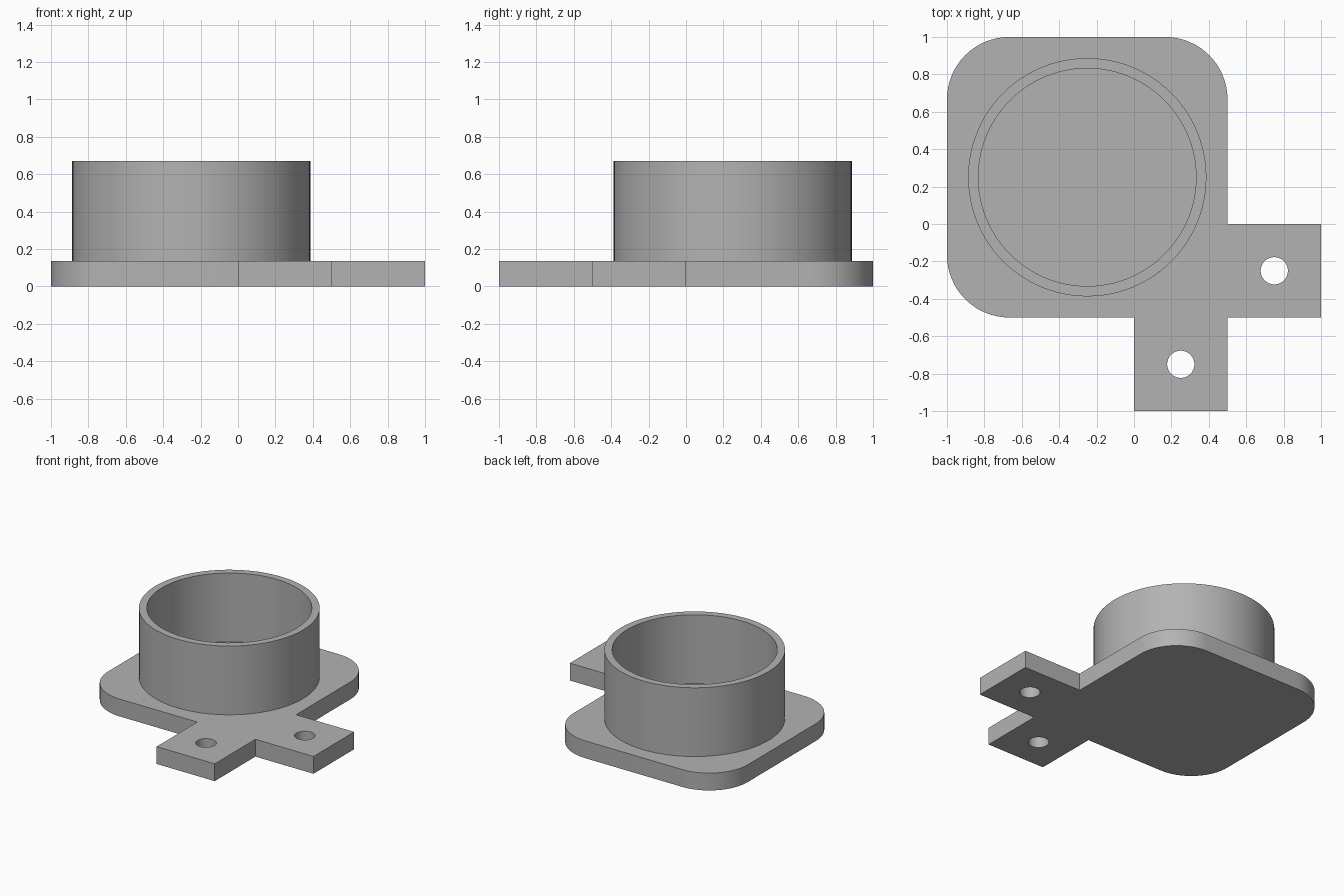
import bpy, bmesh
from math import sin, cos, pi, radians

if "Cube" in bpy.data.objects:
    bpy.data.objects.remove(bpy.data.objects["Cube"], do_unlink=True)

PLATE_TOP, RIM_TOP = 0.135, 0.67
CENTRE = (-0.25, 0.25)
CORNER = 1 / 3

grey = bpy.data.materials.new("plain grey")
grey.use_nodes = True
colour = (0.45, 0.45, 0.45, 1)
grey.diffuse_color = colour
grey.node_tree.nodes["Principled BSDF"].inputs["Base Color"].default_value = colour


def arc(centre, radius, start=0, sweep=360, steps=64, closed=True):
    """Points along an arc, angles in degrees."""
    count = steps if closed else steps + 1
    angles = [radians(start + sweep * i / steps) for i in range(count)]
    return [(centre[0] + radius * cos(a), centre[1] + radius * sin(a)) for a in angles]


def extruded(name, loops, bottom, top):
    """Solid made from an outline, with any further loops cut as holes."""
    bm = bmesh.new()
    edges = []
    for loop in loops:
        verts = [bm.verts.new((x, y, bottom)) for x, y in loop]
        edges += [bm.edges.new((v, verts[i - 1])) for i, v in enumerate(verts)]
    bmesh.ops.triangle_fill(bm, edges=edges, use_beauty=True, normal=(0, 0, 1))
    base = bm.faces[:]
    copy = bmesh.ops.extrude_face_region(bm, geom=base, use_keep_orig=True)
    moved = [g for g in copy["geom"] if isinstance(g, bmesh.types.BMVert)]
    bmesh.ops.translate(bm, verts=moved, vec=(0, 0, top - bottom))
    bmesh.ops.recalc_face_normals(bm, faces=bm.faces)
    mesh = bpy.data.meshes.new(name)
    bm.to_mesh(mesh)
    bm.free()
    mesh.materials.append(grey)
    obj = bpy.data.objects.new(name, mesh)
    bpy.context.collection.objects.link(obj)
    bpy.ops.object.select_all(action="DESELECT")
    obj.select_set(True)
    bpy.context.view_layer.objects.active = obj
    bpy.ops.object.shade_smooth_by_angle(angle=radians(30))
    return obj


# Base plate: three rounded corners, and two tabs at the fourth
outline = [(0.5, 0), (1, 0), (1, -0.5), (0.5, -0.5), (0.5, -1), (0, -1), (0, -0.5)]
outline.reverse()
for x, y, start in ((0.5, 1, 0), (-1, 1, 90), (-1, -0.5, 180)):
    corner = (x - CORNER if x > 0 else x + CORNER, y - CORNER if y > 0 else y + CORNER)
    outline += arc(corner, CORNER, start, 90, 16, closed=False)

# Screw holes through the tabs
holes = [arc(c, 0.073, steps=32) for c in ((0.75, -0.25), (0.25, -0.75))]
extruded("base_plate", [outline] + holes, 0, PLATE_TOP)

# Open round collar standing on the plate
extruded("collar", [arc(CENTRE, 0.637, steps=96), arc(CENTRE, 0.582, steps=96)],
         PLATE_TOP, RIM_TOP)
